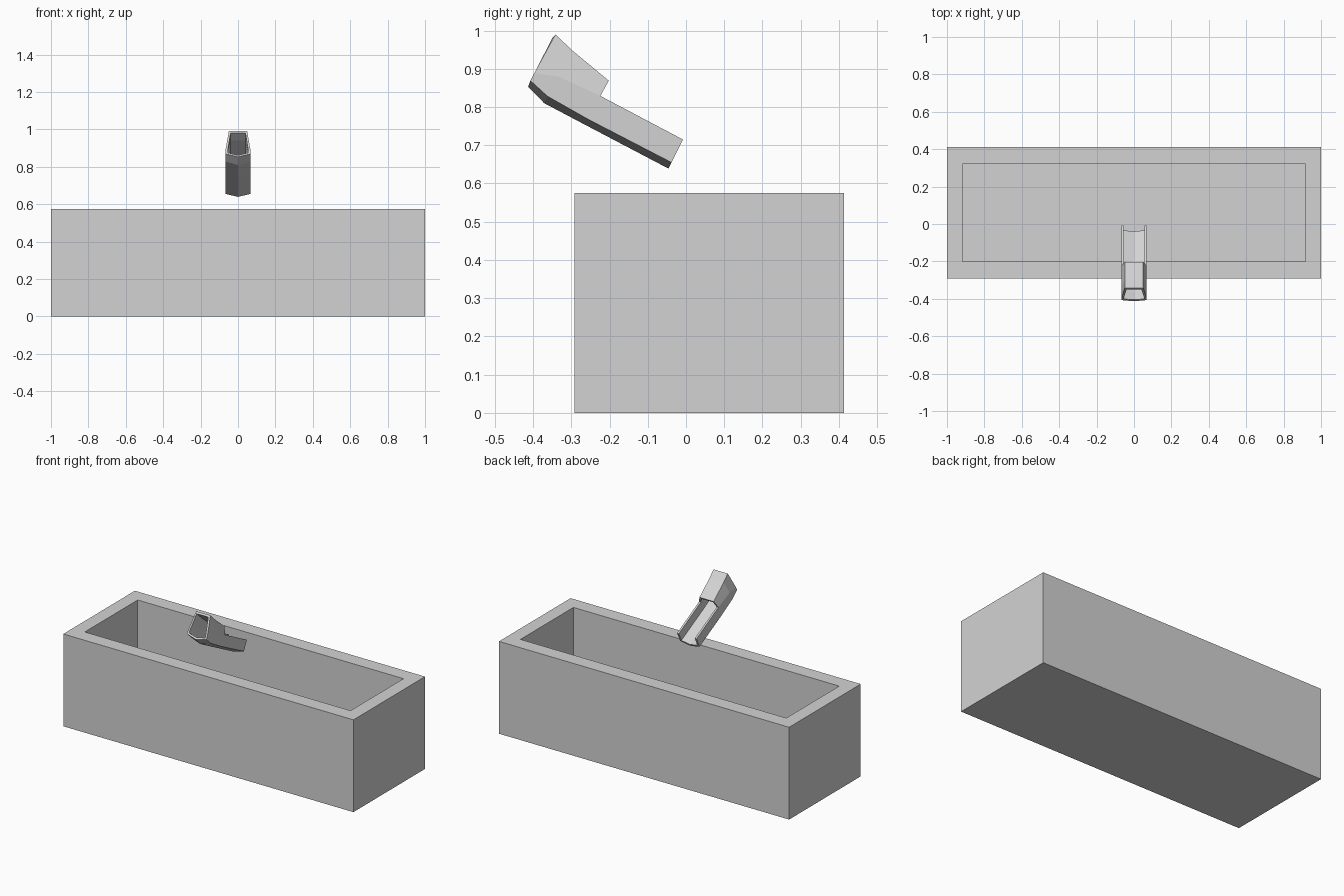
import bpy
import bmesh
from mathutils import Vector

cube = bpy.data.objects.get("Cube")
if cube:
    bpy.data.objects.remove(cube, do_unlink=True)

# Single stone grey
stone = bpy.data.materials.new("stone_grey")
grey = (0.65, 0.65, 0.65, 1.0)
stone.use_nodes = True
stone.diffuse_color = grey
stone.node_tree.nodes["Principled BSDF"].inputs["Base Color"].default_value = grey


def finish(bm, name):
    mesh = bpy.data.meshes.new(name)
    bm.to_mesh(mesh)
    bm.free()
    mesh.materials.append(stone)
    obj = bpy.data.objects.new(name, mesh)
    bpy.context.collection.objects.link(obj)
    return obj


# Water trough: a box with an inset, sunken top
FRONT, BACK, HEIGHT = -0.292, 0.413, 0.575
SIDE_RIM, LONG_RIM, FLOOR = 0.084, 0.092, 0.09
bm = bmesh.new()
bmesh.ops.create_cube(bm, size=1)
bmesh.ops.scale(bm, vec=(2, BACK - FRONT, HEIGHT), verts=bm.verts)
bmesh.ops.translate(bm, vec=(0, (FRONT + BACK) / 2, HEIGHT / 2), verts=bm.verts)
top = max(bm.faces, key=lambda f: f.calc_center_median().z)
bmesh.ops.inset_region(bm, faces=[top], thickness=SIDE_RIM, use_even_offset=True)
# The rim is slightly wider along the long sides
middle = top.calc_center_median().y
for v in top.verts:
    v.co.y = FRONT + LONG_RIM if v.co.y < middle else BACK - LONG_RIM
basin = bmesh.ops.extrude_discrete_faces(bm, faces=[top])["faces"][0]
bmesh.ops.translate(bm, vec=(0, 0, FLOOR - HEIGHT), verts=basin.verts)
finish(bm, "trough")

# Spout sections from mouth to tail, as (y, z) of keel, lower side, rim, roof corner
HALF_WIDTHS = (0, 0.067, 0.067, 0.049)
SECTIONS = (
    ((-0.413, 0.853), (-0.407, 0.869), (-0.397, 0.888), (-0.341, 0.99)),
    ((-0.371, 0.81), (-0.362, 0.828), (-0.335, 0.88), (-0.30, 0.95)),
    ((-0.263, 0.753), (-0.256, 0.768), (-0.224, 0.829), (-0.202, 0.869)),
    ((-0.046, 0.639), (-0.038, 0.655), (-0.008, 0.715)),
)
bm = bmesh.new()
rows = []
for section in SECTIONS:
    half = [Vector((w, y, z)) for w, (y, z) in zip(HALF_WIDTHS, section)]
    # Mirror the half section, running from left top across the keel to right top
    points = half[::-1] + [Vector((-p.x, p.y, p.z)) for p in half[1:]]
    rows.append([bm.verts.new(p) for p in points])

# Hooded pipe, closed by its roof
for a, b in zip(rows[:2], rows[1:3]):
    for i in range(len(a)):
        j = (i + 1) % len(a)
        bm.faces.new((a[i], a[j], b[j], b[i]))
# Open channel behind the hood
a, b = rows[2][1:-1], rows[3]
for i in range(len(b) - 1):
    bm.faces.new((a[i], a[i + 1], b[i + 1], b[i]))

# Outer skin faces outwards, so the wall thickens inwards
bmesh.ops.recalc_face_normals(bm, faces=bm.faces)
bm.normal_update()
lowest = min(bm.faces, key=lambda f: f.calc_center_median().z)
if lowest.normal.z > 0:
    bmesh.ops.reverse_faces(bm, faces=bm.faces)
spout = finish(bm, "spout")
wall = spout.modifiers.new("wall", 'SOLIDIFY')
wall.thickness = 0.012
wall.offset = -1
wall.use_even_offset = True
